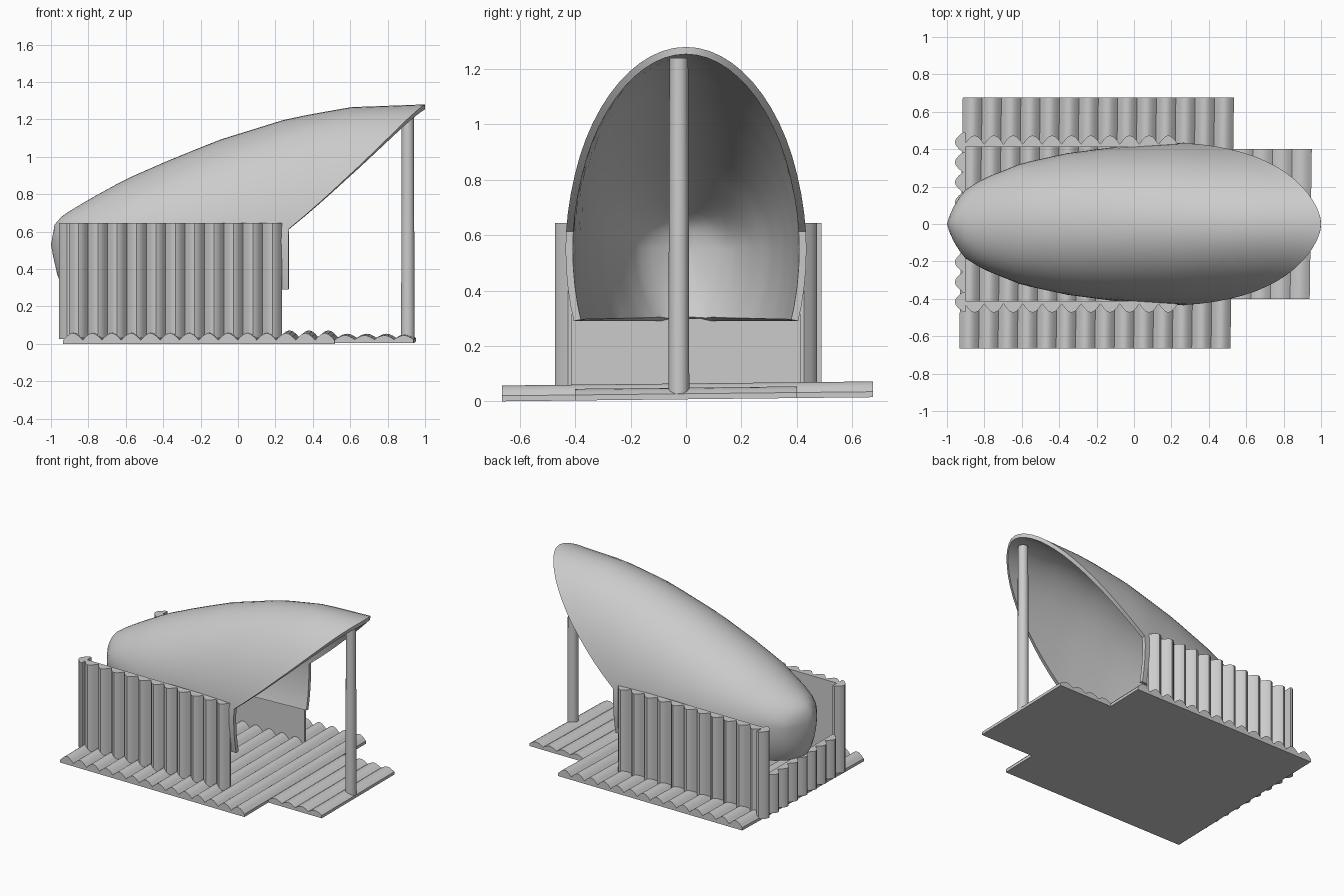
import bpy, bmesh, math
from mathutils import Vector

if "Cube" in bpy.data.objects:
    bpy.data.objects.remove(bpy.data.objects["Cube"])


def finish(name, bm, angle=35):
    bmesh.ops.recalc_face_normals(bm, faces=bm.faces)
    me = bpy.data.meshes.new(name)
    bm.to_mesh(me)
    bm.free()
    ob = bpy.data.objects.new(name, me)
    bpy.context.collection.objects.link(ob)
    bpy.ops.object.select_all(action='DESELECT')
    ob.select_set(True)
    bpy.context.view_layer.objects.active = ob
    bpy.ops.object.shade_smooth_by_angle(angle=math.radians(angle))
    return ob


def half_log(bm, origin, across, out, along, base=0.02, peak=0.055, seg=6):
    """Flat-backed log: rounded profile spanned by across/out, swept along."""
    o, a, n, l = (Vector(v) for v in (origin, across, out, along))
    prof = [(0, 0)] + [(i / seg, base + (peak - base) * math.sin(math.pi * i / seg))
                       for i in range(seg + 1)] + [(1, 0)]
    r0 = [bm.verts.new(o + a * u + n * v) for u, v in prof]
    r1 = [bm.verts.new(v.co + l) for v in r0]
    k = len(r0)
    for i in range(k):
        j = (i + 1) % k
        bm.faces.new((r0[i], r0[j], r1[j], r1[i]))
    bm.faces.new(r0)
    bm.faces.new(r1[::-1])


# Floor of half logs, slightly tilted and skewed, with a narrower porch
def floor(name, x0, x1, count, ya, yb, peak):
    bm = bmesh.new()
    w = (x1 - x0) / count
    for i in range(count):
        half_log(bm, (x0 + i * w + 0.014 * ya, ya, 0.0075 + 0.011 * ya), (w, 0, 0),
                 (0, 0, 1), (0.014 * (yb - ya), yb - ya, 0.011 * (yb - ya)), peak=peak)
    finish(name, bm)


floor("floor_logs", -0.925, 0.525, 14, -0.665, 0.675, 0.057)
floor("porch_logs", 0.525, 0.945, 4, -0.40, 0.40, 0.042)

# Side walls of upright half logs, rounded side outward
for name, side in (("front_wall", -1), ("back_wall", 1)):
    bm = bmesh.new()
    w = 1.14 / 11
    for i in range(11):
        half_log(bm, (-0.905 + i * w, side * 0.412, 0.03), (w, 0, 0),
                 (0, side, 0), (0, 0, 0.615), base=0.015, peak=0.062)
    finish(name, bm)

# Low end wall with tall corner logs
bm = bmesh.new()
w = 0.96 / 9
for i in range(9):
    top = 0.645 if i in (0, 8) else 0.30
    half_log(bm, (-0.90, -0.47 + i * w, 0.025), (0, w, 0), (-1, 0, 0),
             (0, 0, top - 0.025), base=0.015, peak=0.058)
finish("end_wall", bm)


# Shell roof: lofted elliptical sections from the nose to a slanted opening
def lerp(table, x):
    for a, b in zip(table, table[1:]):
        if x <= b[0]:
            t = (x - a[0]) / (b[0] - a[0])
            return [p + (q - p) * t for p, q in zip(a[1:], b[1:])]
    return list(table[-1][1:])


# x, half width, height above centre, depth below centre
SECTIONS = [(-1, 0, 0, 0), (-0.98, 0.065, 0.09, 0.14), (-0.95, 0.12, 0.125, 0.23),
            (-0.9, 0.185, 0.16, 0.30), (-0.8, 0.245, 0.22, 0.38),
            (-0.6, 0.325, 0.33, 0.48), (-0.36, 0.378, 0.435, 0.58),
            (-0.1, 0.412, 0.54, 0.66), (0.27, 0.435, 0.655, 0.72),
            (0.6, 0.435, 0.715, 0.73), (1, 0.435, 0.73, 0.73)]
# opening edge: height, x
EDGE = [(-1, 0.27), (0.62, 0.27), (0.96, 0.65), (1.2, 0.90), (1.26, 0.97), (1.28, 1.0)]
CZ, N, M = 0.55, 64, 22
bm = bmesh.new()
nose = bm.verts.new((-1, 0, CZ - 0.02))
rings = []
for s in range(1, M + 1):
    ring = []
    for k in range(N):
        th = 2 * math.pi * k / N
        c = math.cos(th)
        xm = lerp(EDGE, CZ + 0.73 * c)[0]
        x = -1 + (xm + 1) * (s / M) ** 1.5
        hw, up, low = lerp(SECTIONS, x)
        ring.append(bm.verts.new((x, hw * math.sin(th), CZ + (up if c > 0 else low) * c)))
    rings.append(ring)
for k in range(N):
    j = (k + 1) % N
    bm.faces.new((nose, rings[0][k], rings[0][j]))
    for a, b in zip(rings, rings[1:]):
        bm.faces.new((a[k], b[k], b[j], a[j]))
bmesh.ops.recalc_face_normals(bm, faces=bm.faces)
bmesh.ops.bisect_plane(bm, geom=bm.verts[:] + bm.edges[:] + bm.faces[:],
                       plane_co=(0, 0, 0.29), plane_no=(0, 0, 1), clear_inner=True)
# make sure normals face outward so the thickness goes inward
bm.normal_update()
if sum(f.normal.y * f.calc_center_median().y for f in bm.faces) < 0:
    bmesh.ops.reverse_faces(bm, faces=bm.faces[:])
roof = finish("shell_roof", bm, 40)
mod = roof.modifiers.new("thickness", 'SOLIDIFY')
mod.thickness = 0.026
mod.offset = -1
bpy.ops.object.modifier_apply(modifier=mod.name)
bpy.ops.object.shade_smooth_by_angle(angle=math.radians(40))

# Post holding up the roof tip
bm = bmesh.new()
bmesh.ops.create_cone(bm, cap_ends=True, segments=10, radius1=0.038, radius2=0.034, depth=1.22)
bmesh.ops.translate(bm, verts=bm.verts, vec=(0.908, -0.026, 0.63))
finish("roof_post", bm, 50)
